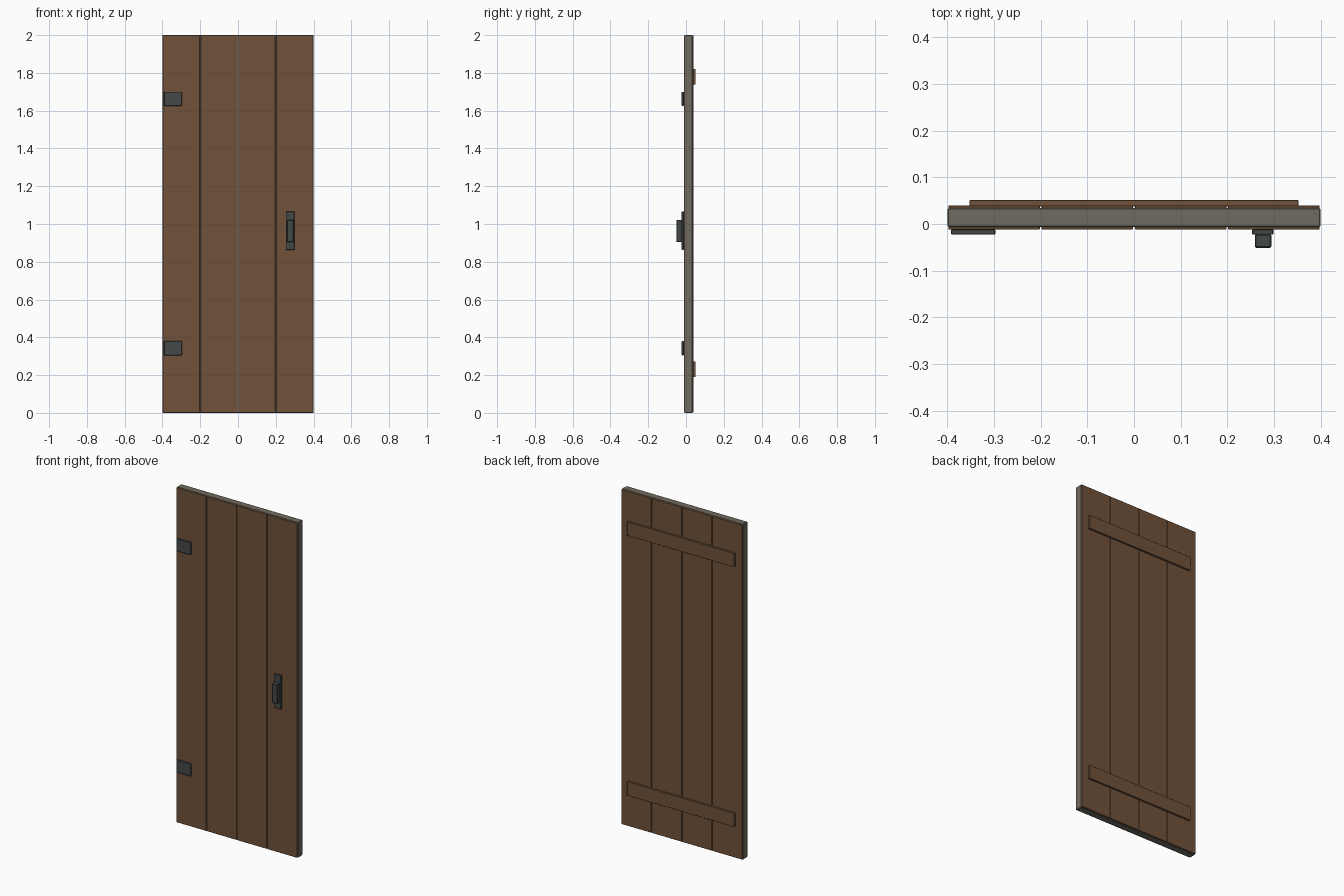
import bpy

if "Cube" in bpy.data.objects:
    bpy.data.objects.remove(bpy.data.objects["Cube"])


def material(name, rgb):
    m = bpy.data.materials.new(name)
    m.diffuse_color = (*rgb, 1)
    m.use_nodes = True
    m.node_tree.nodes["Principled BSDF"].inputs["Base Color"].default_value = m.diffuse_color
    return m


wood = material("brown_wood", (0.165, 0.085, 0.043))
core_grey = material("grey_core", (0.160, 0.145, 0.118))
iron = material("dark_iron", (0.056, 0.066, 0.062))


def box(name, x, y, z, mat, bevel=0.0):
    """Box from (min, max) ranges with an optional small chamfer."""
    bpy.ops.mesh.primitive_cube_add(
        size=1, location=[(r[0] + r[1]) / 2 for r in (x, y, z)])
    ob = bpy.context.object
    ob.name = name
    ob.scale = [r[1] - r[0] for r in (x, y, z)]
    bpy.ops.object.transform_apply(location=False, rotation=False, scale=True)
    ob.data.materials.append(mat)
    if bevel:
        mod = ob.modifiers.new("chamfer", "BEVEL")
        mod.width = bevel
        mod.segments = 1
    return ob


# Core slab, visible round the edges
box("door_core", (-0.4, 0.4), (-0.006, 0.034), (0, 2), core_grey, 0.002)

# Four planks on each face, with thin grooves between them
for side, y in (("front", (-0.0115, -0.004)), ("back", (0.032, 0.0395))):
    for i in range(4):
        x = -0.4 + 0.2 * i
        box(f"{side}_plank_{i + 1}", (x + 0.002, x + 0.198), y,
            (0.002, 1.998), wood, 0.001)

# Cross battens on the back
for label, z in (("lower", 0.23), ("upper", 1.78)):
    box(f"{label}_batten", (-0.353, 0.353), (0.038, 0.051),
        (z - 0.041, z + 0.041), wood, 0.001)

# Hinge plates on the front
for label, z in (("lower", 0.3425), ("upper", 1.6625)):
    box(f"{label}_hinge", (-0.392, -0.297), (-0.023, -0.011),
        (z - 0.0375, z + 0.0375), iron, 0.002)

# Handle with its backing plate
box("handle_plate", (0.253, 0.299), (-0.023, -0.011), (0.863, 1.066), iron, 0.002)
box("handle_grip", (0.259, 0.295), (-0.051, -0.022), (0.904, 1.021), iron, 0.003)
